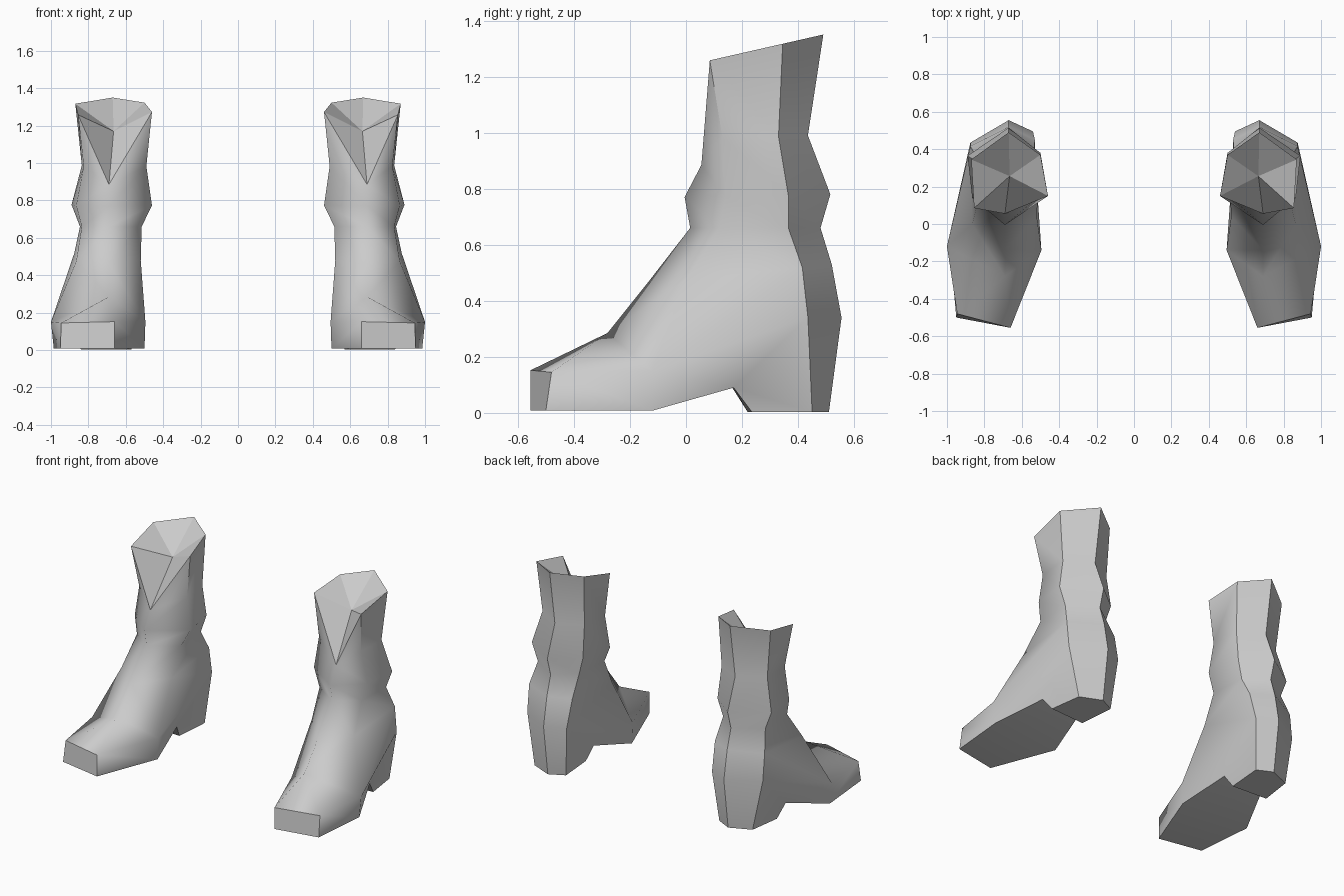
import bpy, bmesh, math

if "Cube" in bpy.data.objects:
    bpy.data.objects.remove(bpy.data.objects["Cube"])

# Six-sided rings of one boot, top to ankle.
# front (y, z), back (y, z), then (x, y) of front_in, front_out, back_out, back_in;
# heights of the four side points follow the slope from front to back.
RINGS = [
    ((0.05, 1.25), (0.49, 1.35), (0.46, 0.15), (0.855, 0.085), (0.87, 0.345), (0.50, 0.37)),
    ((0.05, 0.98), (0.435, 0.99), (0.49, 0.16), (0.825, 0.13), (0.835, 0.33), (0.51, 0.35)),
    ((-0.005, 0.77), (0.515, 0.78), (0.46, 0.15), (0.865, 0.14), (0.89, 0.365), (0.50, 0.38)),
    ((0.015, 0.66), (0.48, 0.66), (0.515, 0.13), (0.835, 0.12), (0.845, 0.365), (0.535, 0.37)),
    ((-0.14, 0.46), (0.52, 0.53), (0.52, 0.04), (0.865, 0.0), (0.875, 0.415), (0.53, 0.45)),
]
NOTCH = (0.69, 0.055, 0.885)
INSIDE = (0.665, 0.256, 1.17)

# Foot corners: instep and back, toe, ball, arch, heel (o = outer, i = inner, b = bottom)
FOOT = {
    "F": (0.69, -0.28, 0.285), "BO": (0.875, 0.435, 0.34),
    "B": (0.67, 0.555, 0.34), "BI": (0.54, 0.495, 0.34),
    "to": (0.945, -0.48, 0.145), "ti": (0.66, -0.555, 0.152),
    "so": (1.0, -0.12, 0.15), "si": (0.495, -0.14, 0.15),
    "tob": (0.95, -0.50, 0.008), "tib": (0.66, -0.555, 0.008),
    "sob": (0.985, -0.12, 0.008), "sib": (0.50, -0.14, 0.008),
    "ao": (0.86, 0.17, 0.09), "ai": (0.57, 0.165, 0.09),
    "ho": (0.84, 0.235, 0.003), "hi": (0.59, 0.22, 0.003),
    "ko": (0.81, 0.45, 0.003), "ki": (0.57, 0.46, 0.003), "kb": (0.67, 0.51, 0.003),
}
FACES = """F ti to|F to so|F si ti|ti tib tob to|to tob sob so|ti si sib tib|
F so FO5 F5|so BO BO5 FO5|BO B B5 BO5|B BI BI5 B5|BI si FI5 BI5|si F F5 FI5|
so sob ao|so ao BO|ao ho ko BO|BO ko kb B|
si ai sib|si BI ai|ai BI ki hi|BI B kb ki|
tib sib sob tob|sob sib ai ao|ao ai hi ho|ho hi ki kb ko"""


def ring_points(f, b, *sides):
    def z(y):
        return f[1] + (b[1] - f[1]) * (y - f[0]) / (b[0] - f[0])
    fi, fo, bo, bi = [(x, y, z(y)) for x, y in sides]
    return [(0.69, *f), fo, bo, (0.67, *b), bi, fi]


def build_boot(name, side):
    bm = bmesh.new()
    # Shaft
    rings = []
    for i, r in enumerate(RINGS):
        pts = ring_points(*r)
        if i < 2:
            pts[0] = NOTCH
        rings.append([bm.verts.new(p) for p in pts])
    for upper, lower in zip(rings, rings[1:]):
        for k in range(6):
            n = (k + 1) % 6
            bm.faces.new((upper[k], upper[n], lower[n], lower[k]))
    # Sunken opening
    centre = bm.verts.new(INSIDE)
    for k in range(6):
        bm.faces.new((rings[0][k], rings[0][(k + 1) % 6], centre))
    # Foot, arch and heel
    v = dict(zip(("F5", "FO5", "BO5", "B5", "BI5", "FI5"), rings[-1]))
    v.update({k: bm.verts.new(p) for k, p in FOOT.items()})
    for face in FACES.replace("\n", "").split("|"):
        bm.faces.new([v[k] for k in face.split()])
    bmesh.ops.remove_doubles(bm, verts=bm.verts, dist=0.001)
    for vert in bm.verts:
        vert.co.x *= side
    bmesh.ops.recalc_face_normals(bm, faces=bm.faces)
    mesh = bpy.data.meshes.new(name)
    bm.to_mesh(mesh)
    bm.free()
    ob = bpy.data.objects.new(name, mesh)
    bpy.context.collection.objects.link(ob)
    bpy.ops.object.select_all(action='DESELECT')
    ob.select_set(True)
    bpy.context.view_layer.objects.active = ob
    bpy.ops.object.shade_smooth_by_angle(angle=math.radians(42))
    # Rounded instep stays soft, opening stays faceted
    for e in mesh.edges:
        a, b = (mesh.vertices[i].co for i in e.vertices)
        if (a.y + b.y) / 2 > -0.45 and a.y < 0.2 and b.y < 0.2 \
                and min(a.z, b.z) > 0.1 and max(a.z, b.z) < 1.0:
            e.use_edge_sharp = False
    mid = max(mesh.vertices, key=lambda p: -(p.co.z - INSIDE[2]) ** 2).index
    for p in mesh.polygons:
        if mid in p.vertices:
            p.use_smooth = False


build_boot("right_boot", 1)
build_boot("left_boot", -1)
